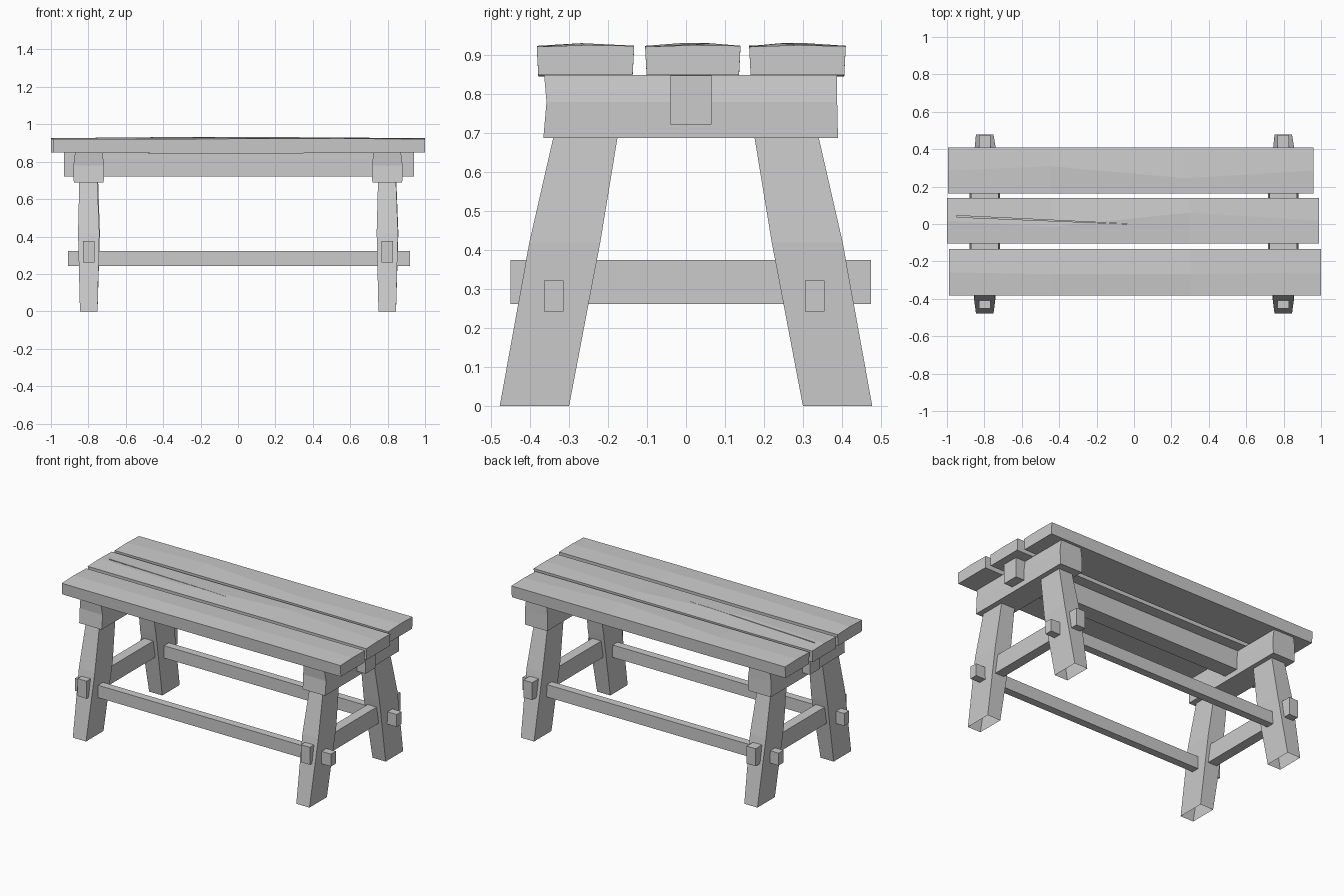
import bpy, bmesh, random
from mathutils import Vector

random.seed(4)
cube = bpy.data.objects.get("Cube")
if cube:
    bpy.data.objects.remove(cube, do_unlink=True)

grey = bpy.data.materials.new("plain_grey")
grey.use_nodes = True
tone = (0.6, 0.6, 0.6, 1)
grey.diffuse_color = tone
grey.node_tree.nodes["Principled BSDF"].inputs["Base Color"].default_value = tone


def loft(name, rings, cap_first=True):
    """Skin a row of matching cross-sections, flat shaded."""
    bm = bmesh.new()
    rows = [[bm.verts.new(p) for p in ring] for ring in rings]
    n = len(rows[0])
    for a, b in zip(rows, rows[1:]):
        for i in range(n):
            j = (i + 1) % n
            bm.faces.new((a[i], a[j], b[j], b[i]))
    bm.faces.new(rows[-1])
    if cap_first:
        bm.faces.new(rows[0])
    bmesh.ops.recalc_face_normals(bm, faces=bm.faces)
    mesh = bpy.data.meshes.new(name)
    bm.to_mesh(mesh)
    bm.free()
    mesh.materials.append(grey)
    obj = bpy.data.objects.new(name, mesh)
    bpy.context.collection.objects.link(obj)
    return obj


def rect(x0, x1, y0, y1, z):
    return [(x0, y0, z), (x1, y0, z), (x1, y1, z), (x0, y1, z)]


def box(name, x, y, z):
    return loft(name, [rect(*x, *y, h) for h in z])


def wobble(amount):
    return random.uniform(-amount, amount)


def plank(name, x0, x1, y0, y1):
    """Hand-hewn board with a faint uneven crown."""
    rings = []
    for t in (0, 0.28, 0.65, 1):
        x = x0 + (x1 - x0) * t
        inner = 0 < t < 1
        crown = 0.931 if inner else 0.926
        mid = (y0 + y1) / 2 + (wobble(0.05) if inner else 0)
        rings.append([
            (x, y0 + 0.004, 0.845 if inner else 0.849),
            (x, y1 - 0.004, 0.845 if inner else 0.849),
            (x, y1, 0.923 + wobble(0.002)),
            (x, mid, crown),
            (x, y0, 0.923 + wobble(0.002)),
        ])
    return loft(name, rings)


# Seat boards
plank("front_seat_plank", -0.99, 1.0, -0.383, -0.133)
middle = plank("middle_seat_plank", -1.0, 0.99, -0.105, 0.14)
plank("back_seat_plank", -0.995, 0.96, 0.162, 0.41)

# Long drying crack in the middle board
crack = loft("crack_cutter", [
    [(-0.95, 0.037, z), (-0.95, 0.045, z), (-0.03, 0.001, z), (-0.03, 0, z)]
    for z in (0.915, 0.95)])
crack.hide_render = True
crack.hide_viewport = True
cut = middle.modifiers.new("crack", "BOOLEAN")
cut.operation = "DIFFERENCE"
cut.solver = "EXACT"
cut.object = crack

# Beam under the seat
box("seat_beam", (-0.93, 0.94), (-0.04, 0.065), (0.722, 0.85))

for side, end in ((-1, "right"), (1, "left")):
    cx = side * 0.798

    # Cross header carrying the boards, slightly swollen at half height
    loft(end + "_header", [
        rect(cx - 0.08, cx + 0.08, -0.366, 0.39, 0.688),
        rect(cx - 0.082, cx + 0.082, -0.358, 0.388, 0.78),
        rect(cx - 0.073, cx + 0.073, -0.364, 0.388, 0.849)])

    # Splayed legs, open at the foot
    for way, place in ((-1, "front"), (1, "back")):
        rings = []
        for z, outer, inner, half in ((0, 0.478, 0.30, 0.047),
                                      (0.42, 0.402, 0.22, 0.057),
                                      (0.70, 0.338, 0.174, 0.048)):
            ys = sorted((way * outer, way * inner))
            shift = wobble(0.003) if z else 0
            rings.append(rect(cx + shift - half, cx + shift + half, *ys, z))
        loft(f"{place}_{end}_leg", rings, cap_first=False)

    # Cross rail tenoned through both legs
    box(end + "_cross_rail", (cx - 0.032, cx + 0.032), (-0.451, 0.475),
        (0.262, 0.375))

# Long rails tenoned through the legs
for place, y in (("front", -0.34), ("back", 0.33)):
    box(place + "_long_rail", (-0.91, 0.92), (y - 0.025, y + 0.025),
        (0.242, 0.322))
